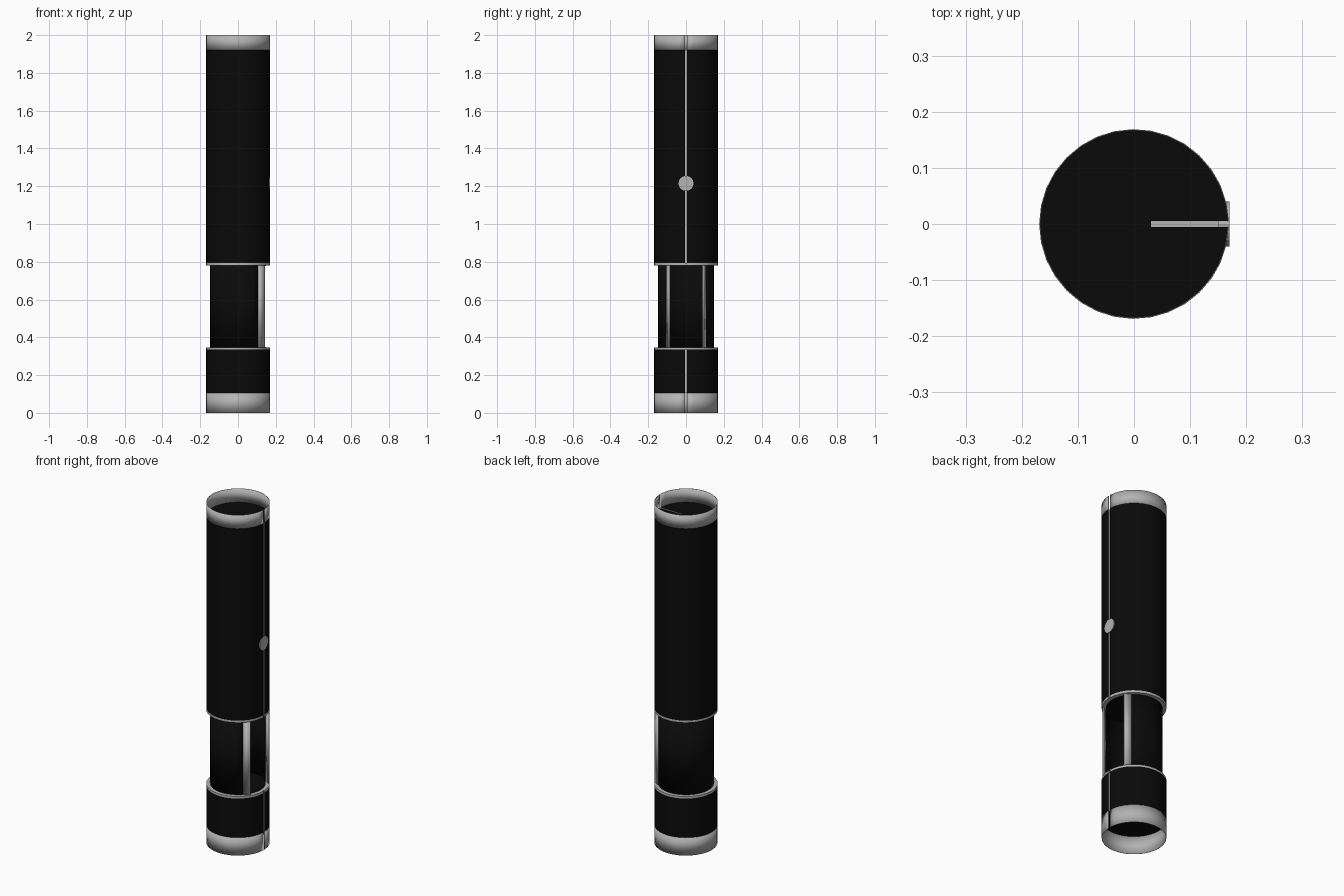
import bpy, bmesh, math

if "Cube" in bpy.data.objects:
    bpy.data.objects.remove(bpy.data.objects["Cube"])

R, SEG = 0.169, 32
SLOT, SLOT_IN = 0.005, 0.03


def material(name, v):
    m = bpy.data.materials.new(name)
    m.diffuse_color = (v, v, v, 1)
    m.use_nodes = True
    m.node_tree.nodes["Principled BSDF"].inputs["Base Color"].default_value = m.diffuse_color
    return m


BLACK = material("black", 0.003)
GREY = material("grey", 0.45)


def arc(r, start, end, n=SEG):
    return [(r * math.cos(start + (end - start) * i / n),
             r * math.sin(start + (end - start) * i / n)) for i in range(n + 1)]


def finish(name, bm, mats, normals=True):
    if normals:
        bmesh.ops.recalc_face_normals(bm, faces=bm.faces[:])
    me = bpy.data.meshes.new(name)
    bm.to_mesh(me)
    bm.free()
    ob = bpy.data.objects.new(name, me)
    bpy.context.collection.objects.link(ob)
    for m in mats:
        me.materials.append(m)
    bpy.context.view_layer.objects.active = ob
    bpy.ops.object.select_all(action='DESELECT')
    ob.select_set(True)
    bpy.ops.object.shade_smooth_by_angle(angle=math.radians(30))
    return ob


def sheet(name, pts, z0, z1, mat, thickness=0.0):
    """Wall raised from an open outline."""
    bm = bmesh.new()
    lo = [bm.verts.new((x, y, z0)) for x, y in pts]
    hi = [bm.verts.new((x, y, z1)) for x, y in pts]
    for i in range(len(pts) - 1):
        bm.faces.new((lo[i], lo[i + 1], hi[i + 1], hi[i]))
    ob = finish(name, bm, [mat], normals=False)
    if thickness:
        mod = ob.modifiers.new("wall", 'SOLIDIFY')
        mod.thickness = thickness
        mod.offset = -1
    return ob


def prism(name, pts, z0, z1, mats, grey_last=0):
    """Closed outline extruded; the last few side faces take the second material."""
    bm = bmesh.new()
    lo = [bm.verts.new((x, y, z0)) for x, y in pts]
    hi = [bm.verts.new((x, y, z1)) for x, y in pts]
    n = len(pts)
    bm.faces.new(lo[::-1])
    bm.faces.new(hi)
    for i in range(n):
        f = bm.faces.new((lo[i], lo[(i + 1) % n], hi[(i + 1) % n], hi[i]))
        if i >= n - grey_last:
            f.material_index = 1
    return finish(name, bm, mats)


eps = math.asin(SLOT / R)
outer = arc(R, eps, 2 * math.pi - eps)
slotted = outer + [(SLOT_IN, -SLOT), (SLOT_IN, SLOT)]
notched = outer + [(0.164, -SLOT), (0.164, SLOT)]

# black slotted bodies
prism("upper_body", slotted, 0.793, 1.92, [BLACK, GREY], 3)
prism("lower_body", slotted, 0.105, 0.335, [BLACK, GREY], 3)

# open end collars
sheet("top_collar", outer, 1.92, 2.0, GREY, 0.002)
sheet("bottom_collar", outer, 0.0, 0.105, GREY, 0.002)

# grey shoulder plates, with black discs lining the chamber
prism("upper_shoulder", notched, 0.78, 0.793, [GREY])
prism("lower_shoulder", notched, 0.335, 0.347, [GREY])
disc = arc(0.147, 0, 2 * math.pi)[:-1]
prism("chamber_ceiling", disc, 0.777, 0.781, [BLACK])
prism("chamber_floor", disc, 0.346, 0.350, [BLACK])

# recessed chamber wall, open on the right side
a = math.radians(44.5)
sheet("chamber_wall", arc(0.148, a, 2 * math.pi - a, 24), 0.345, 0.782, BLACK, 0.002)

# slanted grey lips at the opening
for s, side in ((-1, "front"), (1, "back")):
    ends = [(0.105, s * 0.105), (0.142, s * 0.086)]
    sheet(side + "_opening_lip", ends, 0.347, 0.78, GREY, 0.001)

# round button on the right side
bpy.ops.mesh.primitive_cylinder_add(vertices=16, radius=0.04, depth=0.02,
                                    location=(0.16, 0, 1.215),
                                    rotation=(0, math.pi / 2, 0))
button = bpy.context.object
button.name = "button"
button.data.materials.append(GREY)
